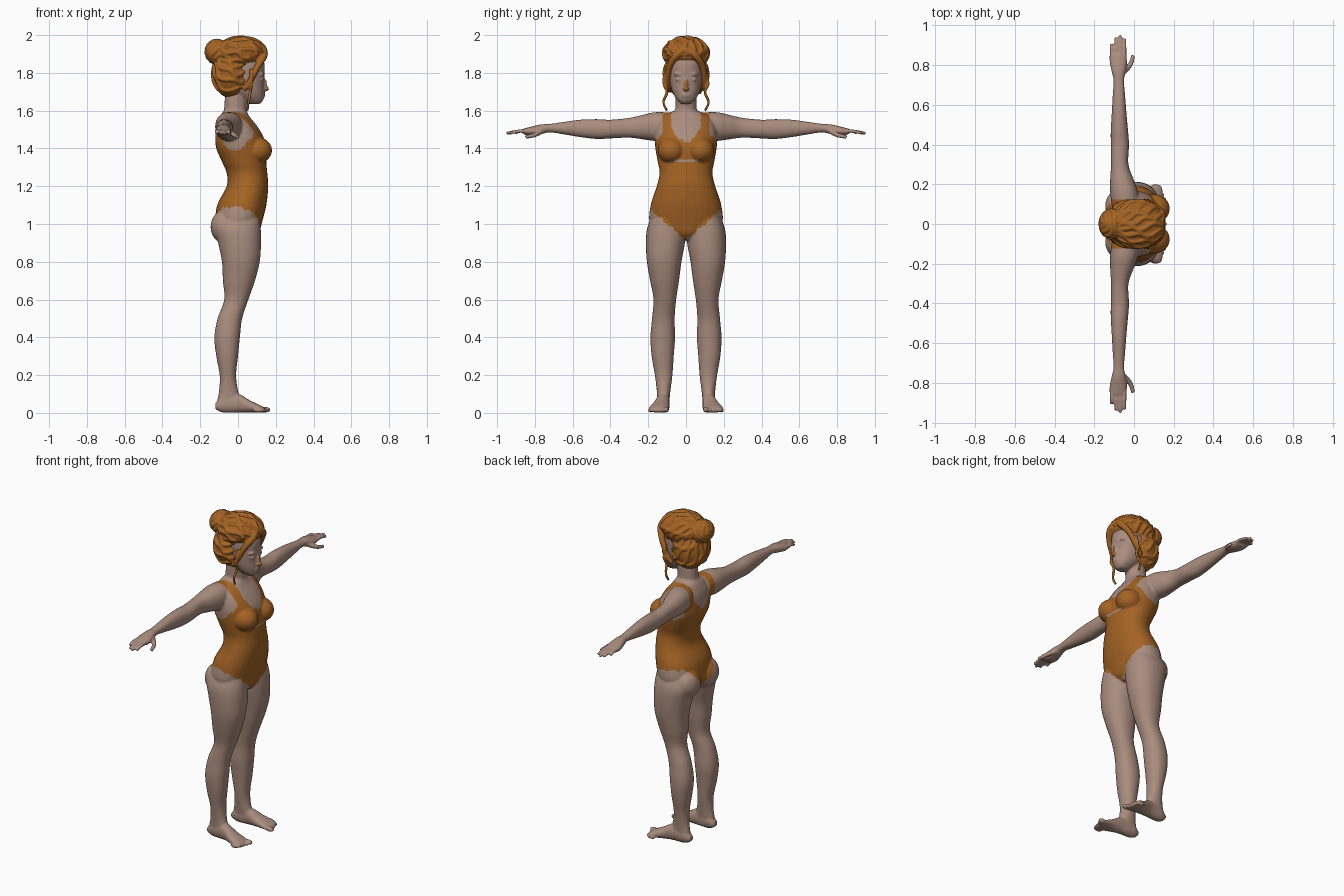
import bpy, bmesh, math
from mathutils import Vector, Matrix

cube = bpy.data.objects.get("Cube")
if cube:
    bpy.data.objects.remove(cube, do_unlink=True)


def material(name, rgb):
    mat = bpy.data.materials.new(name)
    mat.use_nodes = True
    colour = (*rgb, 1.0)
    mat.diffuse_color = colour
    mat.node_tree.nodes["Principled BSDF"].inputs["Base Color"].default_value = colour
    return mat


skin = material("skin", (0.40, 0.265, 0.21))
amber = material("amber_brown", (0.37, 0.125, 0.018))


def catmull(p, q, r, s, t):
    return [0.5 * (2 * b + (c - a) * t + (2 * a - 5 * b + 4 * c - d) * t * t
                   + (3 * b - a - 3 * c + d) * t ** 3) for a, b, c, d in zip(p, q, r, s)]


def resample(rows, steps=6):
    last = len(rows) - 1
    out = []
    for i in range(last):
        four = [rows[min(max(i + k, 0), last)] for k in (-1, 0, 1, 2)]
        out += [catmull(*four, j / steps) for j in range(steps)]
    return out + [list(rows[-1])]


def skin_rings(bm, rings):
    n = len(rings[0])
    for low, high in zip(rings, rings[1:]):
        for i in range(n):
            j = (i + 1) % n
            bm.faces.new((low[i], low[j], high[j], high[i]))
    bm.faces.new(rings[0])
    bm.faces.new(rings[-1])


def loft(bm, axis, rows, side=1, n=32):
    """Rows hold position along the axis, then the bounds on the two other axes."""
    rings = []
    others = [k for k in range(3) if k != axis]
    for t, a0, a1, b0, b1 in resample(rows):
        ring = []
        for i in range(n):
            ang = math.tau * i / n
            c, s = [math.copysign(abs(f(ang)) ** 0.92, f(ang)) for f in (math.cos, math.sin)]
            co = Vector()
            co[axis] = t
            co[others[0]] = (a0 + a1) / 2 + c * (a1 - a0) / 2
            co[others[1]] = (b0 + b1) / 2 + s * (b1 - b0) / 2
            co.y *= side
            ring.append(bm.verts.new(co))
        rings.append(ring)
    skin_rings(bm, rings)


def centred(rows):
    return [(z, a, b, -w, w) for z, a, b, w in rows]


def blob(bm, centre, radii):
    place = Matrix.Translation(centre) @ Matrix.Diagonal((*radii, 1))
    bmesh.ops.create_uvsphere(bm, u_segments=32, v_segments=20, radius=1, matrix=place)


def strand(bm, points, radius, taper=1.0, n=8):
    """Round tube along a smooth path, narrowing to radius * taper."""
    path = [Vector(p) for p in resample(points, 4)]
    rings = []
    for i, p in enumerate(path):
        tangent = path[min(i + 1, len(path) - 1)] - path[max(i - 1, 0)]
        turn = tangent.to_track_quat('Z', 'Y')
        r = radius * (1 + (taper - 1) * i / (len(path) - 1))
        rings.append([bm.verts.new(p + turn @ Vector((r * math.cos(math.tau * k / n),
                                                      r * math.sin(math.tau * k / n), 0)))
                      for k in range(n)])
    skin_rings(bm, rings)


def fuse(bm, name, voxel, smoothing, materials, rule=None):
    """Merge the overlapping parts into one smooth surface."""
    bmesh.ops.recalc_face_normals(bm, faces=bm.faces[:])
    mesh = bpy.data.meshes.new(name)
    bm.to_mesh(mesh)
    bm.free()
    obj = bpy.data.objects.new(name, mesh)
    bpy.context.collection.objects.link(obj)
    remesh = obj.modifiers.new("merge", 'REMESH')
    remesh.mode = 'VOXEL'
    remesh.voxel_size = voxel
    soft = obj.modifiers.new("soften", 'SMOOTH')
    soft.factor = 0.5
    soft.iterations = smoothing
    graph = bpy.context.evaluated_depsgraph_get()
    done = bpy.data.meshes.new_from_object(obj.evaluated_get(graph))
    obj.modifiers.clear()
    obj.data = done
    done.materials.clear()
    for mat in materials:
        done.materials.append(mat)
    for poly in done.polygons:
        poly.use_smooth = True
        poly.material_index = rule(poly.center) if rule else 0


# Torso, neck and head, from crotch to brow
body = bmesh.new()
loft(body, 2, centred([
    (0.915, -0.05, 0.08, 0.04), (0.95, -0.10, 0.11, 0.12), (1.0, -0.12, 0.125, 0.19),
    (1.1, -0.11, 0.15, 0.187), (1.2, -0.06, 0.16, 0.155), (1.27, -0.06, 0.155, 0.14),
    (1.33, -0.085, 0.15, 0.15), (1.4, -0.115, 0.15, 0.162), (1.46, -0.12, 0.135, 0.165),
    (1.52, -0.115, 0.10, 0.155), (1.57, -0.095, 0.06, 0.125), (1.6, -0.075, 0.045, 0.06)]))
loft(body, 2, centred([
    (1.54, -0.09, 0.05, 0.07), (1.6, -0.075, 0.045, 0.057),
    (1.66, -0.07, 0.05, 0.055), (1.72, -0.06, 0.06, 0.055)]))
loft(body, 2, centred([
    (1.635, 0.06, 0.115, 0.025), (1.655, 0.03, 0.133, 0.046), (1.69, -0.02, 0.138, 0.068),
    (1.74, -0.06, 0.138, 0.083), (1.8, -0.08, 0.14, 0.09), (1.86, -0.09, 0.138, 0.09),
    (1.92, -0.07, 0.11, 0.07)]))

# Nose and lips
blob(body, (0.14, 0, 1.735), (0.014, 0.011, 0.036))
blob(body, (0.15, 0, 1.715), (0.015, 0.015, 0.012))
for z in (1.677, 1.688):
    blob(body, (0.133, 0, z), (0.011, 0.024, 0.007))

for side in (-1, 1):
    # Brow, eye, breast and buttock
    blob(body, (0.124, side * 0.036, 1.792), (0.016, 0.03, 0.008))
    blob(body, (0.124, side * 0.036, 1.765), (0.013, 0.02, 0.009))
    blob(body, (0.1, side * 0.077, 1.39), (0.08, 0.073, 0.07))
    blob(body, (-0.068, side * 0.09, 0.985), (0.077, 0.087, 0.09))
    # Leg
    loft(body, 2, [
        (1.06, -0.09, 0.11, 0.03, 0.17), (0.98, -0.12, 0.12, 0.005, 0.205),
        (0.9, -0.105, 0.122, 0.006, 0.212), (0.8, -0.085, 0.115, 0.024, 0.207),
        (0.7, -0.08, 0.09, 0.037, 0.19), (0.6, -0.073, 0.055, 0.052, 0.172),
        (0.5, -0.108, 0.022, 0.06, 0.18), (0.4, -0.125, 0.01, 0.058, 0.188),
        (0.3, -0.115, 0, 0.065, 0.182), (0.2, -0.097, -0.01, 0.072, 0.165),
        (0.12, -0.1, 0, 0.082, 0.155), (0.06, -0.11, 0.02, 0.088, 0.152),
        (0.02, -0.1, 0.02, 0.09, 0.15)], side)
    # Foot and toes
    loft(body, 0, [
        (-0.12, 0.1, 0.14, 0.02, 0.05), (-0.08, 0.088, 0.152, 0.002, 0.09),
        (0, 0.088, 0.16, 0.002, 0.1), (0.06, 0.088, 0.18, 0.002, 0.068),
        (0.11, 0.088, 0.197, 0.002, 0.044), (0.14, 0.092, 0.19, 0.002, 0.028)], side)
    for i in range(5):
        size = 0.015 if i == 0 else 0.011
        blob(body, (0.145 - 0.009 * i, side * (0.105 + 0.021 * i), 0.002 + size),
             (0.028, size, size))
    # Arm and palm
    loft(body, 1, [
        (0.08, -0.11, 0.03, 1.45, 1.59), (0.16, -0.12, 0.02, 1.44, 1.592),
        (0.22, -0.12, 0, 1.447, 1.58), (0.3, -0.116, -0.028, 1.457, 1.562),
        (0.4, -0.117, -0.025, 1.453, 1.552), (0.47, -0.117, -0.03, 1.45, 1.555),
        (0.56, -0.112, -0.038, 1.46, 1.552), (0.65, -0.107, -0.045, 1.475, 1.54),
        (0.72, -0.103, -0.05, 1.485, 1.53), (0.77, -0.113, -0.042, 1.475, 1.527),
        (0.82, -0.123, -0.035, 1.468, 1.515), (0.86, -0.12, -0.042, 1.475, 1.505)], side)
    # Fingers and thumb
    for i, reach in enumerate((0.905, 0.94, 0.952, 0.935)):
        x = -0.113 + 0.022 * i
        strand(body, [(x, side * 0.83, 1.49), (x, side * 0.88, 1.492),
                      (x, side * reach, 1.48)], 0.0115, 0.75)
    strand(body, [(-0.06, side * 0.76, 1.495), (-0.02, side * 0.8, 1.472),
                  (-0.004, side * 0.85, 1.46)], 0.016, 0.65)


def swimsuit(p):
    """1 on the swimsuit and nose, 0 on bare skin."""
    x, y, z = p.x, abs(p.y), p.z
    if z > 1.6:
        return int(x > 0.146 and y < 0.02 and 1.69 < z < 1.775)
    ragged = 0.005 * math.sin(90 * p.y + 70 * x) + 0.004 * math.sin(230 * p.y)
    hem = 0.915 + 0.85 * y if x > 0.03 else 0.93 + 1.2 * y
    if z < min(hem, 1.085) + ragged:
        return 0
    if y < 0.078 and z > 1.435 + 12 * y * y + ragged:
        return 0
    if y > 0.125 and z > 1.39 + 8 * (x + 0.02) ** 2 + ragged:
        return 0
    if y > 0.178 and z > 1.4:
        return 0
    return int(not (x > 0 and y < 0.065 and abs(z - 1.337) < 0.006))


fuse(body, "body_and_swimsuit", 0.006, 3, [skin, amber], swimsuit)

# Hair masses and bun
hair = bmesh.new()
masses = [(Vector((0.02, 0, 1.905)), Vector((0.128, 0.118, 0.083))),
          (Vector((-0.035, 0, 1.79)), Vector((0.098, 0.115, 0.125)))]
bun, bun_size = Vector((-0.112, 0, 1.912)), Vector((0.056, 0.068, 0.058))
for centre, radii in masses + [(bun, bun_size)]:
    blob(hair, centre, radii)

crown = Vector((0, 0, 1.86))
axis = Vector((-0.85, 0, 0.5)).normalized()
across = Vector((0, 1, 0))
upright = axis.cross(across)


def direction(polar, turn):
    ring = across * math.cos(turn) + upright * math.sin(turn)
    return axis * math.cos(polar) + ring * math.sin(polar)


def on_hair(d):
    """Outermost point of the hair masses along a direction from the crown."""
    best = 0
    for centre, radii in masses:
        o = Vector([(a - b) / r for a, b, r in zip(crown, centre, radii)])
        e = Vector([a / r for a, r in zip(d, radii)])
        disc = o.dot(e) ** 2 - e.dot(e) * (o.dot(o) - 1)
        if disc > 0:
            best = max(best, (math.sqrt(disc) - o.dot(e)) / e.dot(e))
    return crown + d * best


# Wavy locks swept back to the bun
for k in range(30):
    path = []
    for i in range(16):
        polar = 0.35 + 0.145 * i
        p = on_hair(direction(polar, math.tau * k / 30 + 0.13 * math.sin(0.8 * i + 1.7 * k)))
        if (p.x > 0.07 and p.z < 1.88) or p.z < 1.69:
            break
        path.append(p)
    if len(path) > 2:
        strand(hair, path, 0.012, 0.8)

# Coils around the bun
for k in range(5):
    strand(hair, [bun + bun_size * (0.35 * 0) + Vector(
        [a * b for a, b in zip(bun_size, direction(0.3 + 0.38 * k + 0.1 * math.sin(3 * t + k), t))])
        for t in [math.tau * i / 16 for i in range(17)]], 0.012)

# Swept fringe and loose curls beside the face
for side in (-1, 1):
    strand(hair, [(0.13, side * 0.01, 1.925), (0.138, side * 0.05, 1.893),
                  (0.105, side * 0.087, 1.835), (0.06, side * 0.1, 1.75),
                  (0.03, side * 0.095, 1.71)], 0.022, 0.6)
    strand(hair, [(0.07, side * 0.1, 1.82), (0.07, side * 0.118, 1.75),
                  (0.065, side * 0.1, 1.7), (0.055, side * 0.12, 1.645),
                  (0.05, side * 0.1, 1.6)], 0.011, 0.6)

fuse(hair, "hair", 0.005, 1, [amber])
